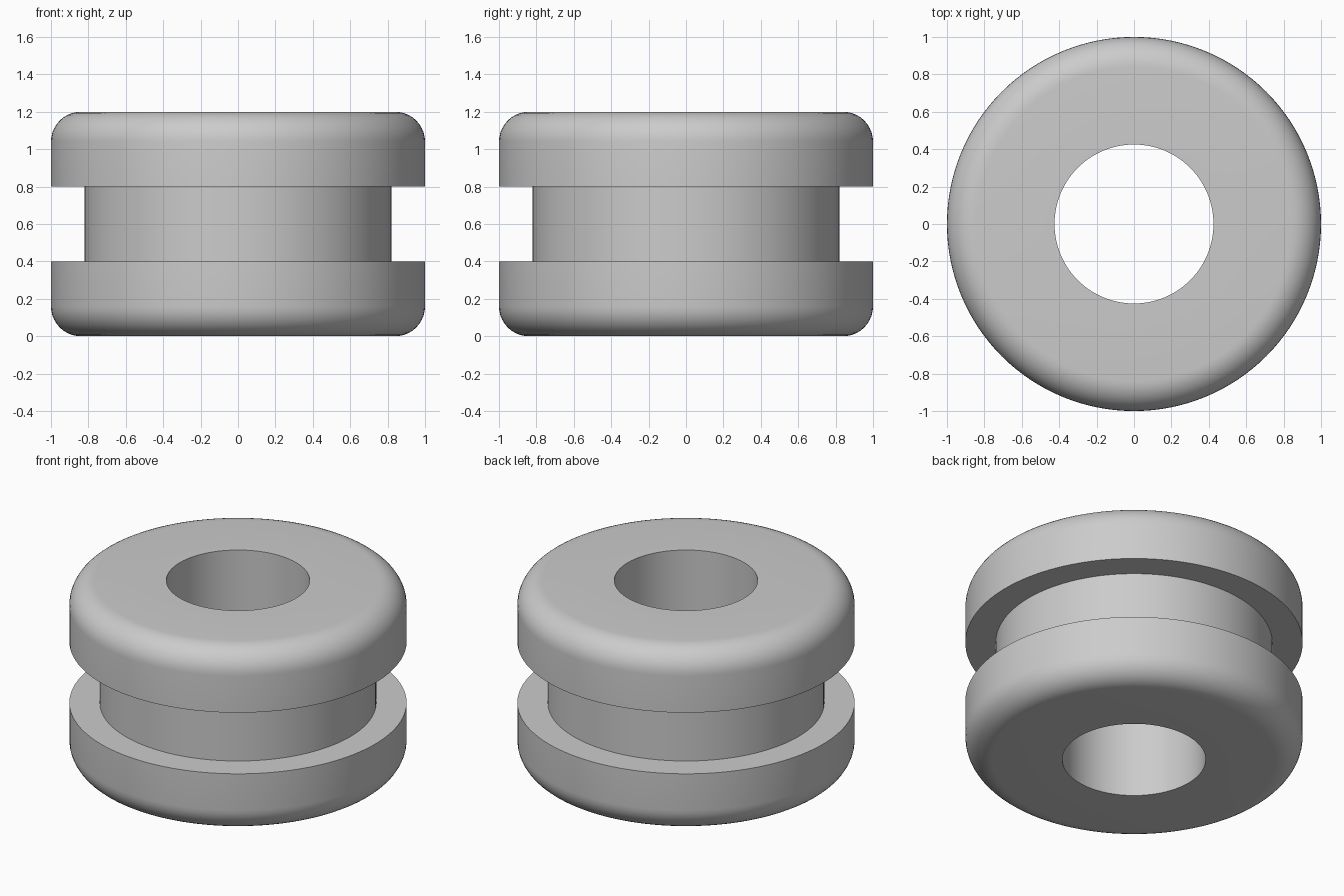
import bpy
import bmesh
from math import cos, sin, pi, radians

cube = bpy.data.objects.get("Cube")
if cube:
    bpy.data.objects.remove(cube, do_unlink=True)

# Main dimensions
HEIGHT = 1.2
OUTER, GROOVE, BORE = 1.0, 0.82, 0.425
GROOVE_LOW, GROOVE_HIGH = 0.4, 0.8
FILLET = 0.16
SEGMENTS, ARC_STEPS = 128, 10

# Grey rubber
rubber = bpy.data.materials.new("grey rubber")
rubber.use_nodes = True
grey = (0.6, 0.6, 0.6, 1)
rubber.diffuse_color = grey
bsdf = next(n for n in rubber.node_tree.nodes if n.type == 'BSDF_PRINCIPLED')
bsdf.inputs["Base Color"].default_value = grey
bsdf.inputs["Roughness"].default_value = 0.6


def rounded_edge(centre_z, start):
    """Quarter-circle fillet as (radius, z) points."""
    angles = [start + pi / 2 * i / ARC_STEPS for i in range(ARC_STEPS + 1)]
    return [(OUTER - FILLET + FILLET * cos(a), centre_z + FILLET * sin(a))
            for a in angles]


# Closed cross-section, from the bore outwards and up
profile = [(BORE, 0)]
profile += rounded_edge(FILLET, -pi / 2)
profile += [(OUTER, GROOVE_LOW), (GROOVE, GROOVE_LOW),
            (GROOVE, GROOVE_HIGH), (OUTER, GROOVE_HIGH)]
profile += rounded_edge(HEIGHT - FILLET, 0)
profile += [(BORE, HEIGHT)]

# Revolve the cross-section into the grommet
bm = bmesh.new()
rings = [[bm.verts.new((r * cos(a), r * sin(a), z)) for r, z in profile]
         for a in (2 * pi * i / SEGMENTS for i in range(SEGMENTS))]
for i, ring in enumerate(rings):
    following = rings[(i + 1) % SEGMENTS]
    for j in range(len(profile)):
        k = (j + 1) % len(profile)
        bm.faces.new((ring[j], following[j], following[k], ring[k]))
bmesh.ops.recalc_face_normals(bm, faces=bm.faces)

mesh = bpy.data.meshes.new("grommet")
bm.to_mesh(mesh)
bm.free()
mesh.materials.append(rubber)
grommet = bpy.data.objects.new("grommet", mesh)
bpy.context.collection.objects.link(grommet)

# Smooth curves, crisp rims
bpy.ops.object.select_all(action='DESELECT')
grommet.select_set(True)
bpy.context.view_layer.objects.active = grommet
bpy.ops.object.shade_smooth_by_angle(angle=radians(30))
